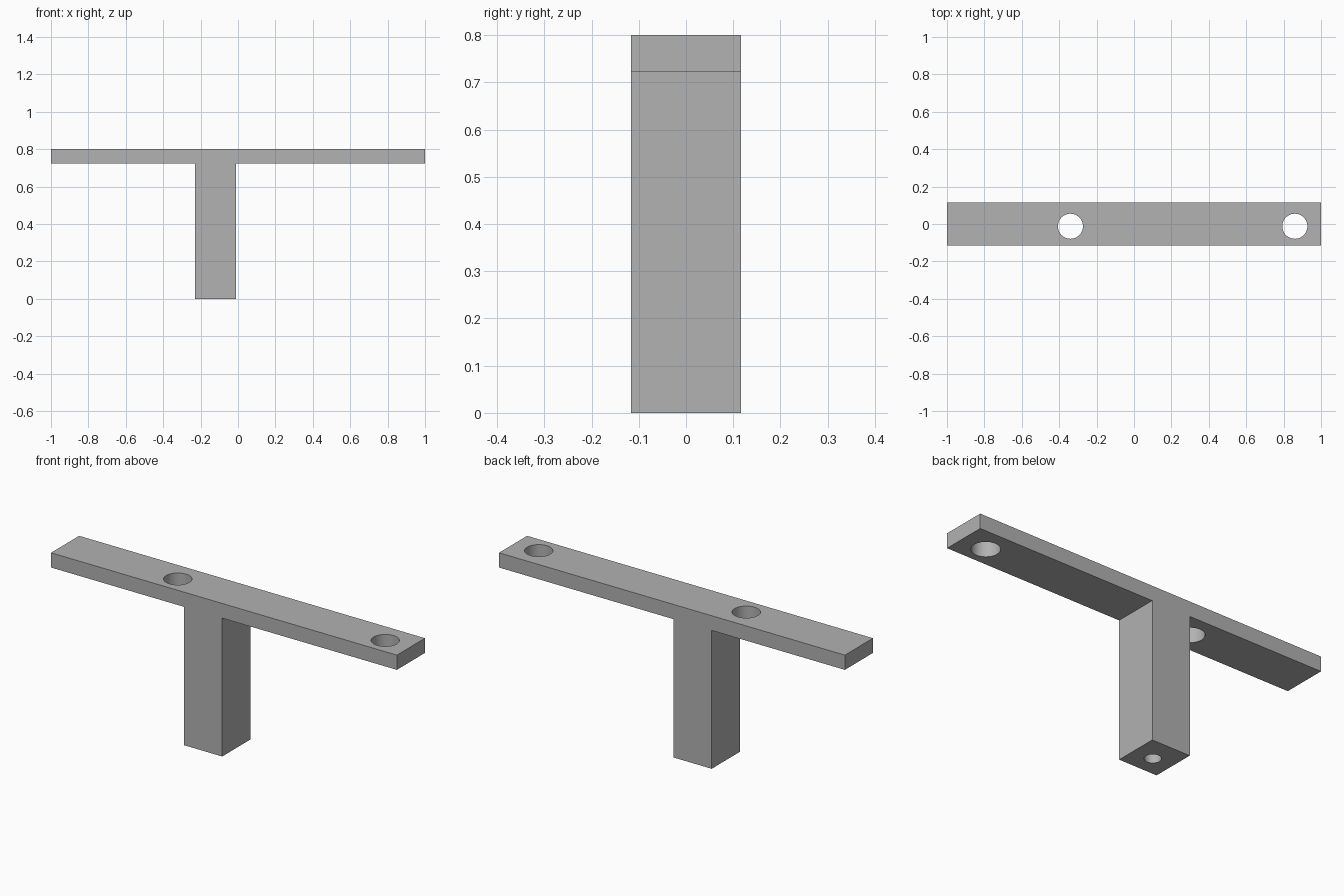
import bpy
import bmesh

cube = bpy.data.objects.get("Cube")
if cube:
    bpy.data.objects.remove(cube, do_unlink=True)

HALF_DEPTH = 0.116
HOLE_Y = -0.012

grey = bpy.data.materials.new("plain grey")
grey.use_nodes = True
colour = (0.445, 0.445, 0.445, 1)
grey.diffuse_color = colour
grey.node_tree.nodes["Principled BSDF"].inputs["Base Color"].default_value = colour


def make_object(name, bm):
    bmesh.ops.recalc_face_normals(bm, faces=bm.faces)
    mesh = bpy.data.meshes.new(name)
    bm.to_mesh(mesh)
    bm.free()
    mesh.materials.append(grey)
    obj = bpy.data.objects.new(name, mesh)
    bpy.context.collection.objects.link(obj)
    return obj


def cut_hole(target, name, x, radius, bottom, top):
    """Cut a round vertical hole between two heights."""
    bm = bmesh.new()
    bmesh.ops.create_cone(bm, cap_ends=True, segments=64, radius1=radius,
                          radius2=radius, depth=top - bottom)
    cutter = make_object(name, bm)
    cutter.location = (x, HOLE_Y, (bottom + top) / 2)
    cutter.hide_render = True
    cutter.hide_set(True)
    cutter.display_type = 'WIRE'
    mod = target.modifiers.new(name, 'BOOLEAN')
    mod.operation = 'DIFFERENCE'
    mod.solver = 'EXACT'
    mod.object = cutter


# T-shaped body: crossbar and off-centre stem in one extruded profile
profile = [(-1, 0.8), (-1, 0.723), (-0.23, 0.723), (-0.23, 0),
           (-0.01, 0), (-0.01, 0.723), (1, 0.723), (1, 0.8)]
bm = bmesh.new()
face = bm.faces.new([bm.verts.new((x, -HALF_DEPTH, z)) for x, z in profile])
extruded = bmesh.ops.extrude_face_region(bm, geom=[face])
back = [v for v in extruded["geom"] if isinstance(v, bmesh.types.BMVert)]
bmesh.ops.translate(bm, verts=back, vec=(0, 2 * HALF_DEPTH, 0))
body = make_object("t_bracket", bm)

# Two through holes in the crossbar, one blind hole up the stem
cut_hole(body, "middle_bar_hole", -0.34, 0.067, 0.7, 0.85)
cut_hole(body, "end_bar_hole", 0.86, 0.067, 0.7, 0.85)
cut_hole(body, "stem_hole", -0.12, 0.039, -0.05, 0.3)

# Apply the cuts, then smooth the hole walls only
bpy.ops.object.select_all(action='DESELECT')
body.select_set(True)
bpy.context.view_layer.objects.active = body
for mod in list(body.modifiers):
    cutter = mod.object
    bpy.ops.object.modifier_apply(modifier=mod.name)
    bpy.data.objects.remove(cutter, do_unlink=True)
bpy.ops.object.shade_smooth_by_angle()
